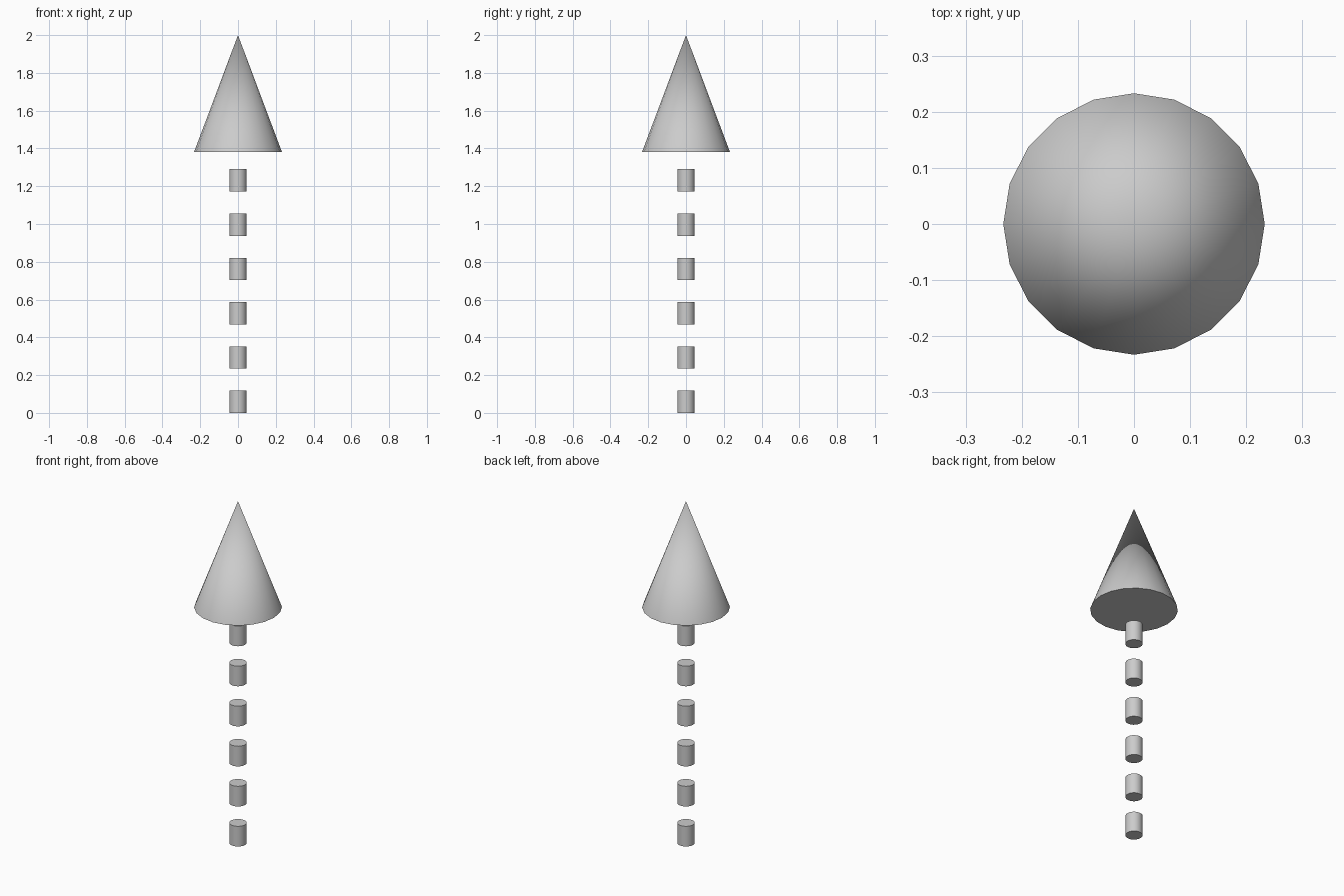
import bpy

if "Cube" in bpy.data.objects:
    bpy.data.objects.remove(bpy.data.objects["Cube"])

SIDES = 20
DASHES = 6
DASH_RADIUS, DASH_HEIGHT, DASH_STEP = 0.046, 0.118, 0.2344
HEAD_RADIUS, HEAD_BASE, HEAD_TIP = 0.233, 1.38, 2.0


def finish(name):
    """Name the new part and smooth its round side, keeping rims sharp."""
    obj = bpy.context.object
    obj.name = name
    bpy.ops.object.shade_smooth_by_angle(angle=0.6)


# Dashed shaft: evenly spaced short cylinders
for i in range(DASHES):
    bpy.ops.mesh.primitive_cylinder_add(
        vertices=SIDES, radius=DASH_RADIUS, depth=DASH_HEIGHT,
        location=(0, 0, i * DASH_STEP + DASH_HEIGHT / 2))
    finish(f"shaft_dash_{i + 1}")

# Arrow head: closed cone
bpy.ops.mesh.primitive_cone_add(
    vertices=SIDES, radius1=HEAD_RADIUS, radius2=0, depth=HEAD_TIP - HEAD_BASE,
    location=(0, 0, (HEAD_BASE + HEAD_TIP) / 2))
finish("arrow_head")
